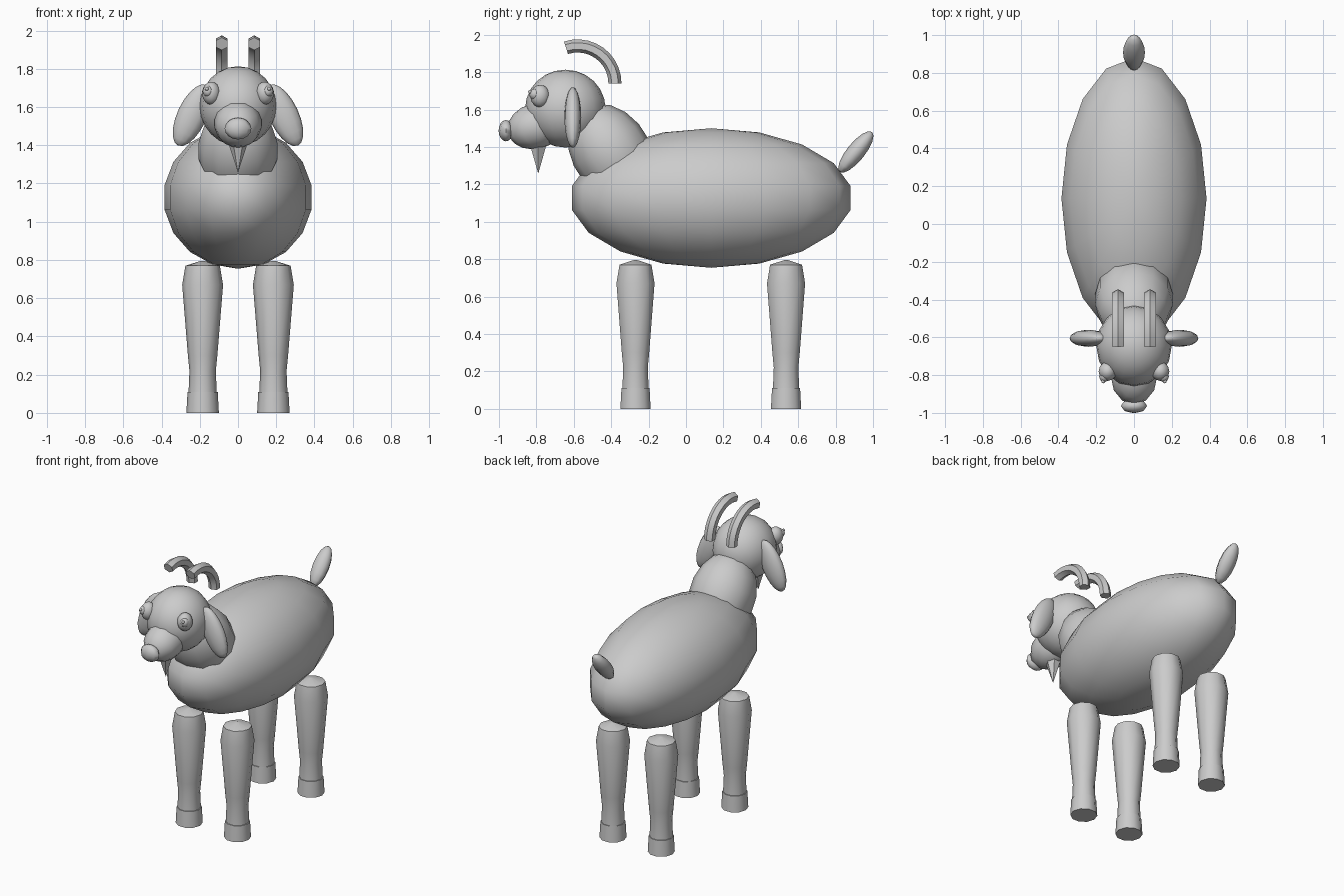
import bpy, bmesh
from math import radians, sin, cos, tau
from mathutils import Matrix, Vector

cube = bpy.data.objects.get("Cube")
if cube:
    bpy.data.objects.remove(cube, do_unlink=True)

grey = bpy.data.materials.new("plain_grey")
grey.use_nodes = True
grey.diffuse_color = (0.6, 0.6, 0.6, 1)
grey.node_tree.nodes["Principled BSDF"].inputs["Base Color"].default_value = (0.6, 0.6, 0.6, 1)


def finish(name, bm, loc=(0, 0, 0), smooth_angle=60):
    """Turn a bmesh into a grey object, smooth below the given angle."""
    bmesh.ops.recalc_face_normals(bm, faces=bm.faces)
    mesh = bpy.data.meshes.new(name)
    bm.to_mesh(mesh)
    bm.free()
    mesh.materials.append(grey)
    obj = bpy.data.objects.new(name, mesh)
    obj.location = loc
    bpy.context.collection.objects.link(obj)
    if smooth_angle:
        bpy.ops.object.select_all(action="DESELECT")
        obj.select_set(True)
        bpy.context.view_layer.objects.active = obj
        bpy.ops.object.shade_smooth_by_angle(angle=radians(smooth_angle))
    return obj


def ellipsoid(name, loc, radii, tilt=0, axis="X", segments=12, rings=9):
    bm = bmesh.new()
    bmesh.ops.create_uvsphere(bm, u_segments=segments, v_segments=rings, radius=1)
    turn = Matrix.Rotation(radians(tilt), 4, axis)
    bm.transform(turn @ Matrix.Diagonal((*radii, 1)))
    return finish(name, bm, loc)


def lathe(name, profile, loc, sides=10, smooth_angle=40):
    """Stack rings of (radius, height) and cap both ends."""
    bm = bmesh.new()
    rings = [[bm.verts.new((r * cos(tau * i / sides), r * sin(tau * i / sides), z))
              for i in range(sides)] for r, z in profile]
    for low, high in zip(rings, rings[1:]):
        for i in range(sides):
            j = (i + 1) % sides
            bm.faces.new((low[i], low[j], high[j], high[i]))
    bm.faces.new(rings[0])
    bm.faces.new(rings[-1])
    return finish(name, bm, loc, smooth_angle)


def horn(name, x):
    """Sweep a hexagon along an arc in the side plane."""
    bm = bmesh.new()
    steps, sides, rings = 10, 6, []
    for s in range(steps + 1):
        a = radians(108) * s / steps
        out = Vector((0, cos(a), sin(a)))
        ring = []
        for i in range(sides):
            b = tau * i / sides
            p = out * (0.2 + 0.035 * cos(b)) + Vector((0.036 * sin(b), 0, 0))
            ring.append(bm.verts.new(p))
        rings.append(ring)
    for low, high in zip(rings, rings[1:]):
        for i in range(sides):
            j = (i + 1) % sides
            bm.faces.new((low[i], low[j], high[j], high[i]))
    bm.faces.new(rings[0])
    bm.faces.new(rings[-1])
    return finish(name, bm, (x, -0.58, 1.74), 40)


# Trunk, neck and tail
ellipsoid("body", (0, 0.135, 1.127), (0.39, 0.756, 0.373), segments=16)
ellipsoid("neck", (0, -0.4, 1.37), (0.21, 0.21, 0.28), tilt=33)
ellipsoid("tail", (0, 0.908, 1.373), (0.058, 0.048, 0.138), tilt=-39, segments=8, rings=8)

# Head, muzzle and nose
ellipsoid("head", (0, -0.645, 1.605), (0.2, 0.215, 0.208), segments=16, rings=12)
ellipsoid("muzzle", (0, -0.8, 1.512), (0.125, 0.158, 0.122), tilt=15)
ellipsoid("nose", (0, -0.963, 1.487), (0.07, 0.039, 0.057), segments=8, rings=8)

# Pointed beard
lathe("beard", [(0.001, 1.26), (0.05, 1.41)], (0, -0.79, 0), sides=6, smooth_angle=0)

# Paired parts of the head
for side, s in (("left", 1), ("right", -1)):
    ellipsoid(side + "_ear", (s * 0.24, -0.605, 1.557), (0.077, 0.045, 0.175),
              tilt=-s * 25, axis="Y", rings=10)
    ellipsoid(side + "_eye", (s * 0.14, -0.78, 1.672), (0.048, 0.052, 0.06))
    ellipsoid(side + "_pupil", (s * 0.157, -0.808, 1.682), (0.028, 0.03, 0.03), segments=8, rings=8)
    ellipsoid(side + "_eye_glint", (s * 0.163, -0.834, 1.695), (0.01, 0.01, 0.01), segments=8, rings=6)
    horn(side + "_horn", s * 0.085)

# Legs with flared hooves
leg_profile = [(0.074, 0.1), (0.069, 0.22), (0.077, 0.3), (0.107, 0.67), (0.09, 0.77), (0.01, 0.795)]
for end, y in (("front", -0.27), ("back", 0.535)):
    for side, s in (("left", 1), ("right", -1)):
        lathe(f"{end}_{side}_leg", leg_profile, (s * 0.185, y, 0))
        lathe(f"{end}_{side}_hoof", [(0.085, 0), (0.079, 0.11)], (s * 0.185, y, 0))
